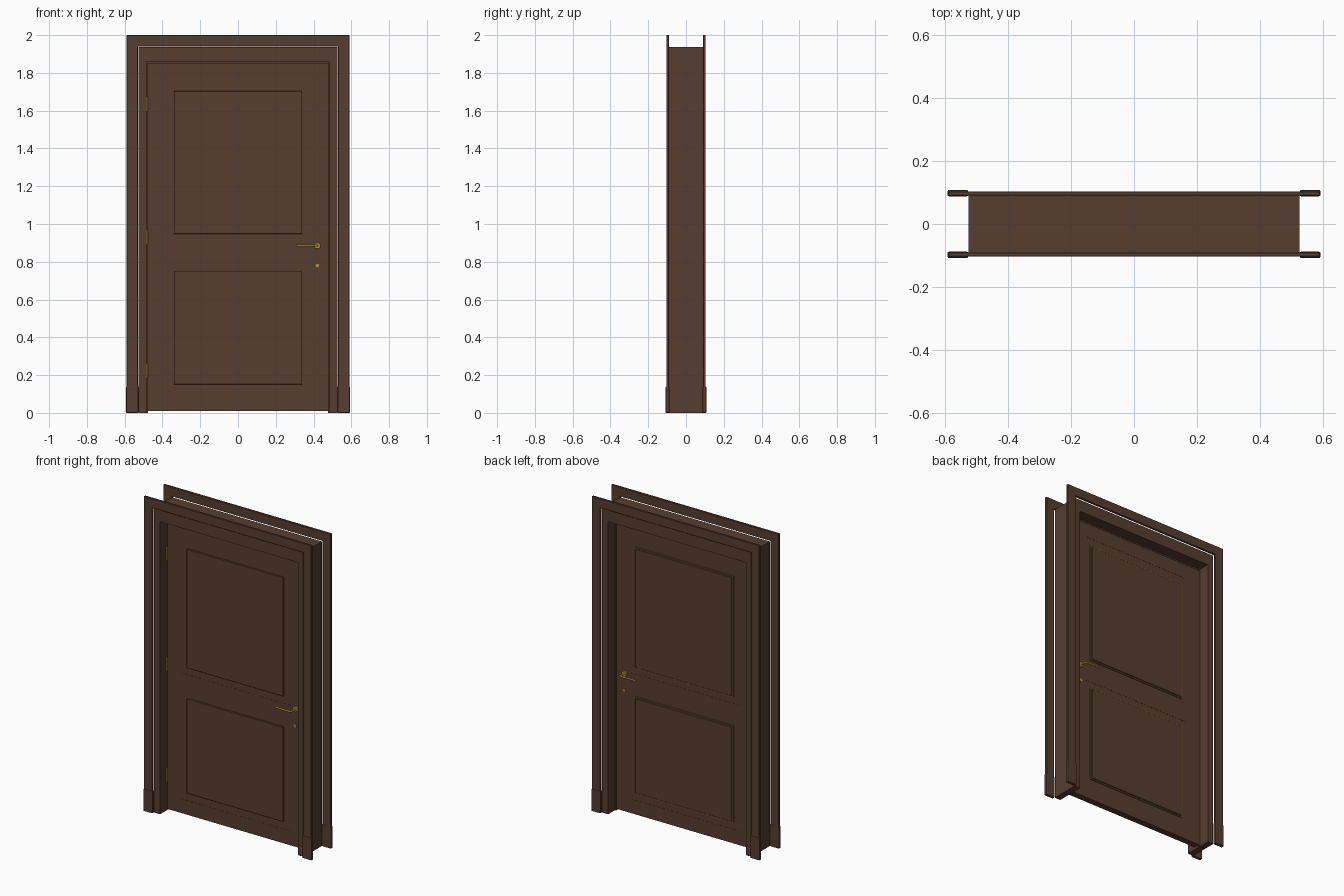
import bpy, bmesh, math
from mathutils import Vector

if "Cube" in bpy.data.objects:
    bpy.data.objects.remove(bpy.data.objects["Cube"])


def material(name, rgb):
    m = bpy.data.materials.new(name)
    m.diffuse_color = (*rgb, 1)
    m.use_nodes = True
    m.node_tree.nodes["Principled BSDF"].inputs["Base Color"].default_value = m.diffuse_color
    return m


WOOD = material("dark_wood", (0.095, 0.047, 0.029))
BRASS = material("brass", (0.45, 0.32, 0.03))
TRIM = material("aged_gold", (0.13, 0.085, 0.015))


def finish(name, bm, mat, bevel=0.0, segments=1):
    bmesh.ops.recalc_face_normals(bm, faces=bm.faces)
    me = bpy.data.meshes.new(name)
    bm.to_mesh(me)
    bm.free()
    ob = bpy.data.objects.new(name, me)
    bpy.context.collection.objects.link(ob)
    me.materials.append(mat)
    if bevel:
        b = ob.modifiers.new("bevel", 'BEVEL')
        b.width, b.segments = bevel, segments
    return ob


def box(name, x, y, z, mat=WOOD, bevel=0.0, segments=1):
    bm = bmesh.new()
    bmesh.ops.create_cube(bm, size=1)
    for v in bm.verts:
        v.co = Vector([(a + b) / 2 + c * (b - a) for c, (a, b) in zip(v.co, (x, y, z))])
    return finish(name, bm, mat, bevel, segments)


def arch(name, inner, inner_top, outer, outer_top, y, mat=WOOD, bevel=0.0):
    # upside-down U outline extruded along y
    pts = [(-outer, 0), (-outer, outer_top), (outer, outer_top), (outer, 0),
           (inner, 0), (inner, inner_top), (-inner, inner_top), (-inner, 0)]
    bm = bmesh.new()
    f = bm.faces.new([bm.verts.new((px, y[0], pz)) for px, pz in pts])
    new = bmesh.ops.extrude_face_region(bm, geom=[f])["geom"]
    bmesh.ops.translate(bm, vec=(0, y[1] - y[0], 0),
                        verts=[g for g in new if isinstance(g, bmesh.types.BMVert)])
    return finish(name, bm, mat, bevel)


def smooth(ob):
    for p in ob.data.polygons:
        p.use_smooth = len(p.vertices) == 4


def disc(name, x, z, y0, y1, r, n=24, r2=None):
    bm = bmesh.new()
    bmesh.ops.create_cone(bm, cap_ends=True, segments=n, radius1=r,
                          radius2=r if r2 is None else r2, depth=abs(y1 - y0))
    # local z becomes the direction from y0 to y1
    s = 1 if y1 > y0 else -1
    for v in bm.verts:
        v.co = Vector((x + v.co.x, (y0 + y1) / 2 + s * v.co.z, z + v.co.y))
    ob = finish(name, bm, BRASS)
    smooth(ob)
    return ob


def tube(name, pts, r):
    cu = bpy.data.curves.new(name, 'CURVE')
    cu.dimensions = '3D'
    cu.bevel_depth, cu.bevel_resolution, cu.use_fill_caps = r, 3, True
    sp = cu.splines.new('POLY')
    sp.points.add(len(pts) - 1)
    for p, co in zip(sp.points, pts):
        p.co = (*co, 1)
    ob = bpy.data.objects.new(name, cu)
    bpy.context.collection.objects.link(ob)
    cu.materials.append(BRASS)


# Jamb lining and the door stop inside it
arch("jamb", 0.485, 1.86, 0.526, 1.936, (-0.09, 0.09))
arch("door_stop", 0.477, 1.851, 0.487, 1.862, (0.008, 0.02))

# Door leaf: stiles, rails and thin fields
FRONT, BACK = -0.023, 0.018
for side, s in (("left", -1), ("right", 1)):
    box(f"{side}_stile", sorted((s * 0.385, s * 0.479)), (FRONT, BACK), (0.01, 1.853))
for nm, z in (("bottom", (0.01, 0.1)), ("middle", (0.797, 0.9)), ("top", (1.76, 1.853))):
    box(f"{nm}_rail", (-0.385, 0.385), (FRONT, BACK), z)
for nm, z in (("lower", (0.1, 0.797)), ("upper", (0.9, 1.76))):
    box(f"{nm}_field", (-0.385, 0.385), (FRONT + 0.001, BACK - 0.001), z)

# Raised panels on both faces, with a gold strip round the back ones
for nm, z0, z1 in (("lower", 0.15, 0.752), ("upper", 0.947, 1.703)):
    box(f"{nm}_front_panel", (-0.34, 0.34), (FRONT - 0.009, FRONT + 0.003), (z0, z1), bevel=0.002)
    box(f"{nm}_back_panel", (-0.34, 0.34), (BACK - 0.003, BACK + 0.009), (z0, z1), bevel=0.002)
    box(f"{nm}_gold_strip", (-0.348, 0.348), (BACK - 0.003, BACK + 0.004),
        (z0 - 0.008, z1 + 0.008), TRIM)

# Casing, plinth blocks and handle sets, front and back
for face, s, surf in (("front", -1, FRONT), ("back", 1, BACK)):
    arch(f"{face}_casing", 0.53, 1.94, 0.589, 2.0, sorted((s * 0.09, s * 0.104)), bevel=0.002)
    for side, k in (("left", -1), ("right", 1)):
        box(f"{face}_{side}_plinth", sorted((k * 0.527, k * 0.592)),
            sorted((s * 0.088, s * 0.108)), (0, 0.14), bevel=0.004, segments=2)
    hx, hz = 0.42, 0.885
    disc(f"{face}_rosette", hx, hz, surf, surf + s * 0.008, 0.018, r2=0.016)
    out = surf + s * 0.045
    bend = [(hx - 0.012 * (1 - math.cos(a)), out - s * 0.012 * (1 - math.sin(a)), hz)
            for a in [i * math.pi / 8 for i in range(5)]]
    tube(f"{face}_lever", [(hx, surf, hz)] + bend + [(0.31, out, hz)], 0.0055)
    disc(f"{face}_keyhole_plate", hx, 0.78, surf, surf + s * 0.005, 0.009, 16)

# Hinge knuckles on the left front edge
for i, z in enumerate((0.225, 0.93, 1.635)):
    bm = bmesh.new()
    bmesh.ops.create_cone(bm, cap_ends=True, segments=12, radius1=0.005, radius2=0.005, depth=0.08)
    bmesh.ops.translate(bm, vec=(-0.482, FRONT - 0.004, z), verts=bm.verts)
    smooth(finish(f"hinge_{i + 1}", bm, BRASS))
